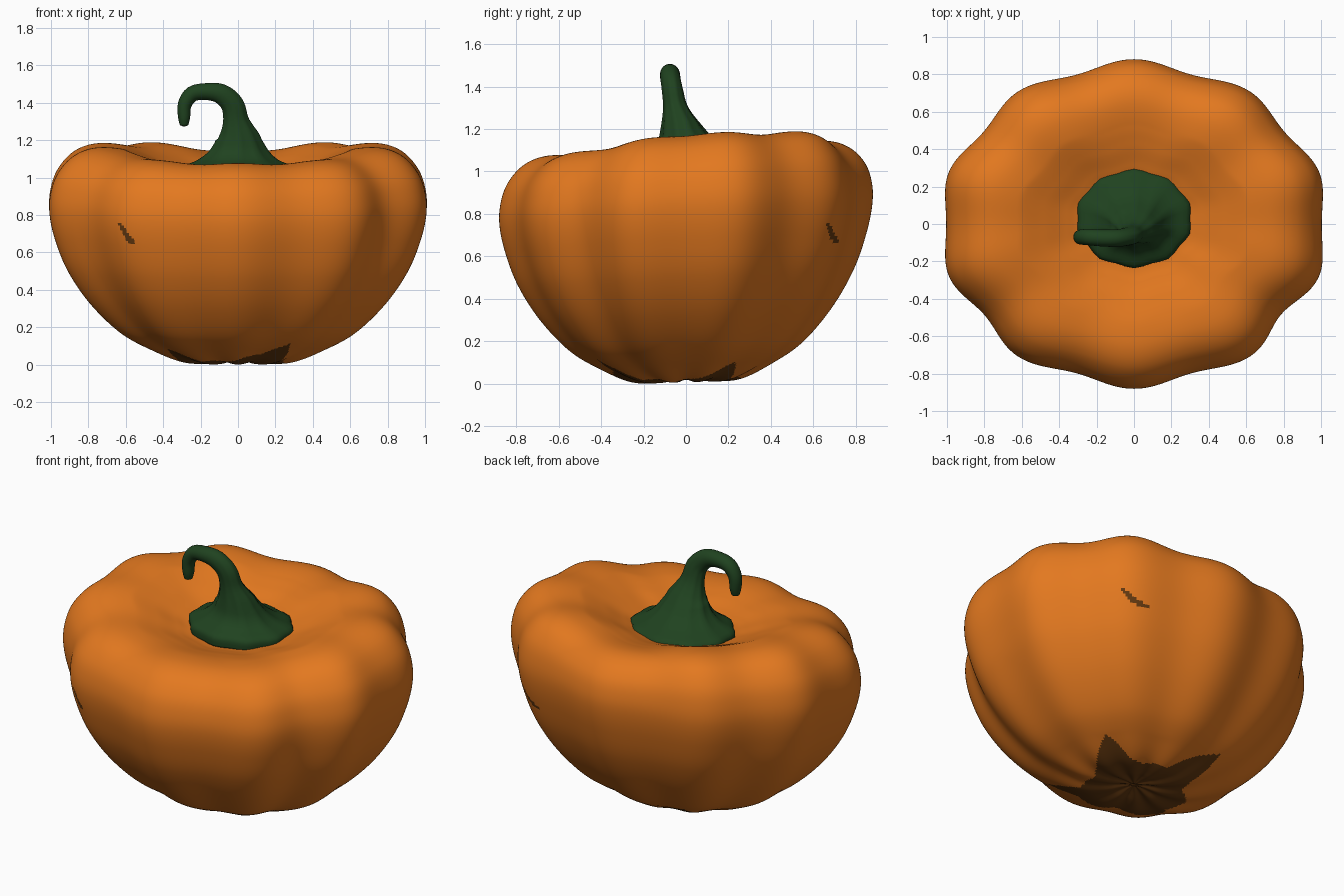
import bpy, math
from mathutils import Vector

if "Cube" in bpy.data.objects:
    bpy.data.objects.remove(bpy.data.objects["Cube"])


def material(name, rgb):
    m = bpy.data.materials.new(name)
    m.diffuse_color = (*rgb, 1)
    m.use_nodes = True
    m.node_tree.nodes["Principled BSDF"].inputs["Base Color"].default_value = m.diffuse_color
    return m


orange = material("orange skin", (0.77, 0.19, 0.014))
brown = material("brown blemish", (0.125, 0.04, 0.005))
green = material("dark green stem", (0.014, 0.055, 0.014))


def smooth_path(pts, steps):
    """Catmull-Rom samples through points of any dimension."""
    out = []
    n = len(pts)
    for i in range(n - 1):
        a, b, c, d = pts[max(i - 1, 0)], pts[i], pts[i + 1], pts[min(i + 2, n - 1)]
        for k in range(steps):
            t = k / steps
            out.append([0.5 * (2 * q + (r - p) * t + (2 * p - 5 * q + 4 * r - s) * t * t
                               + (3 * q - p - 3 * r + s) * t ** 3)
                        for p, q, r, s in zip(a, b, c, d)])
    out.append(list(pts[-1]))
    return out


def skin_rings(name, rings, start, end, mats):
    """Closed skin over rings of points, with a pole at either end."""
    n = len(rings[0])
    verts = [p for ring in rings for p in ring] + [start, end]
    s, e = len(verts) - 2, len(verts) - 1
    faces = []
    for i in range(len(rings) - 1):
        for j in range(n):
            k = (j + 1) % n
            faces.append((i * n + j, i * n + k, (i + 1) * n + k, (i + 1) * n + j))
    last = (len(rings) - 1) * n
    for j in range(n):
        k = (j + 1) % n
        faces.append((s, k, j))
        faces.append((e, last + j, last + k))
    me = bpy.data.meshes.new(name)
    me.from_pydata(verts, [], faces)
    me.update()
    for p in me.polygons:
        p.use_smooth = True
    for m in mats:
        me.materials.append(m)
    ob = bpy.data.objects.new(name, me)
    bpy.context.collection.objects.link(ob)
    return ob


# Pumpkin body: ten-lobed oval lathe, slightly higher at the back
profile = [(0, .035), (.06, .03), (.17, .015), (.3, .025), (.45, .085), (.62, .18),
           (.78, .335), (.9, .51), (.97, .68), (1, .82), (.99, .93), (.95, 1.02),
           (.87, 1.095), (.76, 1.13), (.62, 1.125), (.48, 1.09), (.36, 1.05),
           (.25, 1.025), (0, 1.01)]
SEG = 480


def bump(t, centre, width):
    d = (math.degrees(t) - centre + 180) % 360 - 180
    return math.exp(-(d / width) ** 2)


def body_point(r, z, t):
    groove = (1 - math.cos(10 * (t - math.pi / 2))) / 2
    side = 1 - abs(math.sin(t))
    deep = 0.047 - 0.01 * bump(t, 0, 15) - 0.01 * bump(t, 180, 15) + 0.02 * bump(t, -36, 18) \
        + 0.008 * bump(t, 216, 18)
    lobe = 1 - deep * groove
    x = 1.042 * r * lobe * math.cos(t)
    y = 0.88 * r * lobe * math.sin(t)
    top = min(max((z - 0.85) / 0.25, 0), 1)
    inner = min(r / 0.6, 1) ** 2
    z += 0.055 * math.cos(t) ** 4 * (z / 1.13) ** 4 * inner
    z += (0.02 * bump(t, 54, 22) + 0.02 * bump(t, 126, 22) - 0.03 * bump(t, 90, 20)) * top * inner
    z -= 0.012 * groove * top * inner
    # fine pleats around the underside dimple
    if z < 0.3:
        z += 0.012 * groove * min(r / 0.12, 1) * min(max((0.5 - r) / 0.25, 0), 1)
    return Vector((x, y, z + y * (0.03 + 0.04 * z)))


samples = smooth_path(profile, 10)
rings = [[body_point(r, z, 2 * math.pi * j / SEG) for j in range(SEG)]
         for r, z in samples[1:-1]]
low = min(p.z for ring in rings for p in ring)
for ring in rings:
    for p in ring:
        p.z -= low
body = skin_rings("pumpkin_body", rings, Vector((0, 0, .035 - low)),
                  Vector((0, 0, 1.01 - low)), [orange, brown])

# Brown star under the base (angle, reach) and two small scars on the sides
star = [(-10, .25), (5, .29), (30, .46), (45, .3), (62, .24), (95, .27), (124, .5), (136, .32),
        (152, .27), (180, .37), (196, .31), (213, .45), (232, .3), (255, .26), (278, .35),
        (290, .36), (304, .5), (318, .29), (350, .25)]


def star_reach(a):
    a = a % 360
    if a > 350:
        a -= 360
    for (a0, r0), (a1, r1) in zip(star, star[1:]):
        if a0 <= a <= a1:
            return r0 + (r1 - r0) * (a - a0) / (a1 - a0)
    return .25


for f in body.data.polygons:
    c = f.center
    if c.z < 0.35:
        spot = math.hypot(c.x, c.y) < star_reach(math.degrees(math.atan2(c.y, c.x)))
    elif c.y < 0:
        spot = .65 < c.z < .76 and abs(c.x + .637 - (.76 - c.z) * .62) < .009 + (.76 - c.z) * .11
    else:
        spot = (.67 < c.z < .755 and c.x > 0
                and abs(c.y - .665 - (.755 - c.z) * .45) < .009 + (.755 - c.z) * .11)
    f.material_index = int(spot)

# Stem: ribbed flare that bends over into a hook (x, y, z, x radius, y radius, rib depth)
path = [(0, .03, 1.0, .31, .265, .05), (0, .03, 1.055, .308, .26, .05),
        (0, .02, 1.095, .225, .19, .06), (.005, .005, 1.14, .17, .14, .07),
        (.005, -.015, 1.2, .13, .105, .07), (-.01, -.048, 1.3, .074, .06, .05),
        (-.03, -.065, 1.39, .063, .05, .03),
        (-.09, -.075, 1.447, .054, .047, 0), (-.17, -.075, 1.46, .045, .045, 0),
        (-.245, -.07, 1.447, .042, .043, 0), (-.285, -.07, 1.39, .037, .04, 0),
        (-.288, -.07, 1.32, .032, .035, 0), (-.288, -.07, 1.28, .022, .024, 0)]
pts = smooth_path(path, 4)
stem_rings = []
for i, (x, y, z, rx, ry, rib) in enumerate(pts):
    a, b = pts[max(i - 1, 0)], pts[min(i + 1, len(pts) - 1)]
    d = Vector((b[0] - a[0], 0, b[2] - a[2])).normalized()
    if i < 17:
        d = Vector((0, 0, 1))
    u = Vector((d.z, 0, -d.x))
    ring = []
    for j in range(40):
        t = 2 * math.pi * j / 40
        k = 1 - rib * (1 - math.cos(10 * (t - math.pi / 2))) / 2
        ring.append(Vector((x, y, z)) + u * (rx * k * math.cos(t))
                    + Vector((0, ry * k * math.sin(t), 0)))
    stem_rings.append(ring)
skin_rings("stem", stem_rings, Vector((0, .03, 1.0)), Vector((-.288, -.07, 1.272)), [green])
